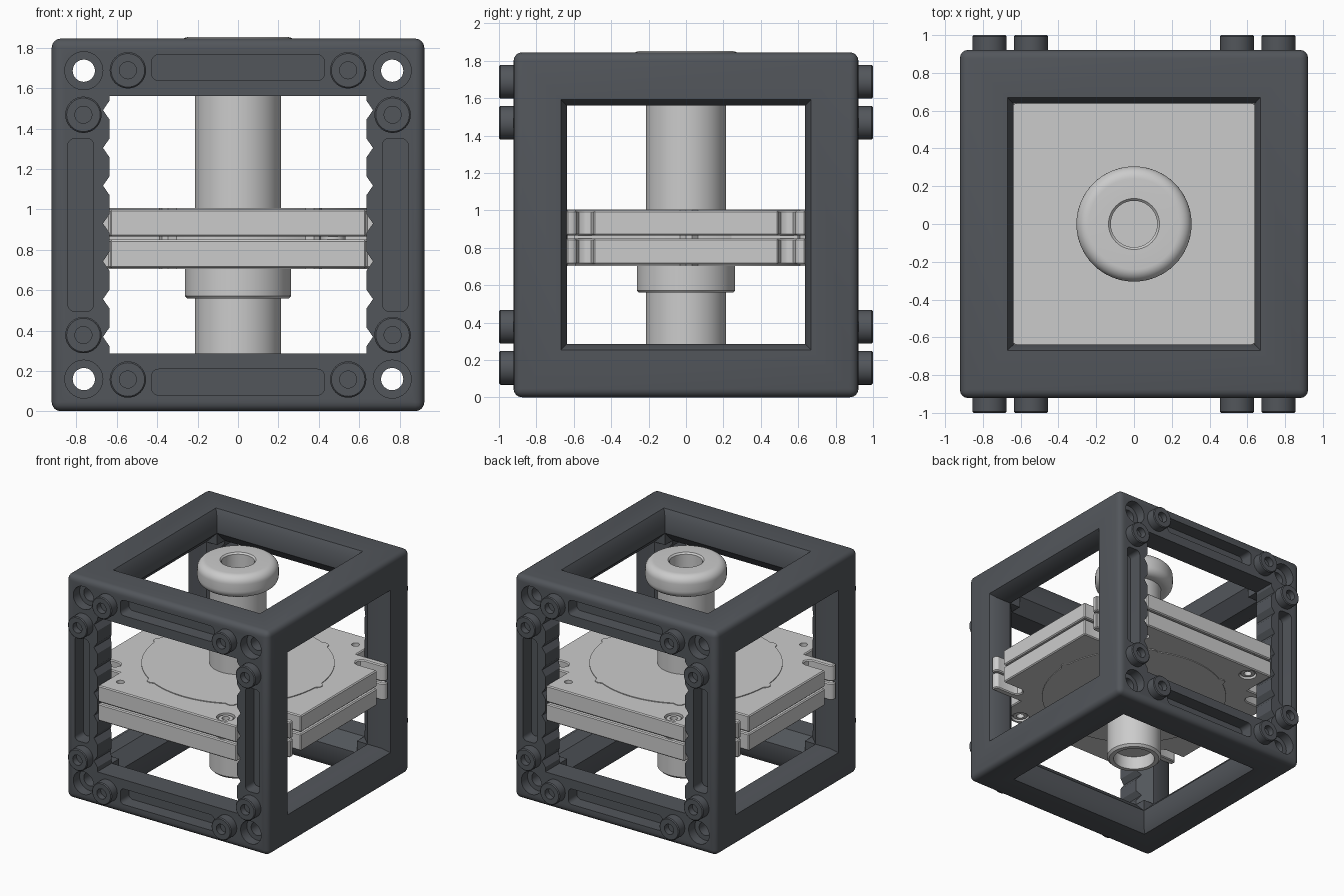
import bpy, bmesh, math
from mathutils import Vector

if "Cube" in bpy.data.objects:
    bpy.data.objects.remove(bpy.data.objects["Cube"])

C = 0.923          # height of the cube centre
W = 0.637          # half width of the window openings
S = 0.922          # half width of the cube

dark = bpy.data.materials.new("dark_plastic")
dark.diffuse_color = (0.085, 0.093, 0.105, 1)
dark.use_nodes = True
dark.node_tree.nodes["Principled BSDF"].inputs["Base Color"].default_value = dark.diffuse_color


def prism(bm, pts, axis, a, b, end_scale=1.0):
    """Extrude a 2D outline along an axis from a to b."""
    def place(p, t, k):
        q = [p[0] * k, p[1] * k]
        q.insert(axis, t)
        return bm.verts.new(q)
    lo = [place(p, a, 1) for p in pts]
    hi = [place(p, b, end_scale) for p in pts]
    n = len(pts)
    faces = [bm.faces.new(lo), bm.faces.new(hi)]
    faces += [bm.faces.new((lo[i], lo[(i + 1) % n], hi[(i + 1) % n], hi[i])) for i in range(n)]
    bmesh.ops.recalc_face_normals(bm, faces=faces)


def circle(cx, cy, r, n=32):
    return [(cx + r * math.cos(2 * math.pi * i / n), cy + r * math.sin(2 * math.pi * i / n)) for i in range(n)]


def rect(cx, cy, hw, hh, r=0.0, n=5):
    if not r:
        return [(cx - hw, cy - hh), (cx + hw, cy - hh), (cx + hw, cy + hh), (cx - hw, cy + hh)]
    out = []
    for k, (sx, sy) in enumerate([(1, 1), (-1, 1), (-1, -1), (1, -1)]):
        for i in range(n + 1):
            t = math.pi / 2 * (k + i / n)
            out.append((cx + sx * (hw - r) + r * math.cos(t), cy + sy * (hh - r) + r * math.sin(t)))
    return out


def lathe(bm, profile, axis=2, centre=(0, 0, 0), sign=1, n=48):
    """Revolve (radius, height) points; ends at radius 0 become closed caps."""
    rings = []
    for r, h in profile:
        ring = []
        for u, v in ([(0, 0)] if r == 0 else circle(0, 0, r, n)):
            q = [u, v]
            q.insert(axis, h * sign)
            ring.append(bm.verts.new(Vector(q) + Vector(centre)))
        rings.append(ring)
    faces = []
    for A, B in zip(rings, rings[1:]):
        for i in range(n):
            j = (i + 1) % n
            vs = [A[i % len(A)], A[j % len(A)], B[j % len(B)], B[i % len(B)]]
            faces.append(bm.faces.new(list(dict.fromkeys(vs))))
    bmesh.ops.recalc_face_normals(bm, faces=faces)


def make(name, build, z=0.0, mat=None):
    bm = bmesh.new()
    build(bm)
    me = bpy.data.meshes.new(name)
    bm.to_mesh(me)
    bm.free()
    ob = bpy.data.objects.new(name, me)
    ob.location.z = z
    bpy.context.collection.objects.link(ob)
    if mat:
        me.materials.append(mat)
    return ob


def bevel(ob, width, segments):
    m = ob.modifiers.new("bevel", 'BEVEL')
    m.width, m.segments, m.limit_method, m.angle_limit = width, segments, 'ANGLE', math.radians(50)


def cut(ob, cutters):
    """Subtract the cutters, bake the result and drop the cutters."""
    for c in cutters:
        c.hide_render = True
        m = ob.modifiers.new("cut", 'BOOLEAN')
        m.operation, m.solver, m.object = 'DIFFERENCE', 'EXACT', c
    bpy.context.view_layer.update()
    ev = ob.evaluated_get(bpy.context.evaluated_depsgraph_get())
    me = bpy.data.meshes.new_from_object(ev)
    ob.modifiers.clear()
    ob.data = me
    for c in cutters:
        bpy.data.objects.remove(c)


# Cube frame: rounded block, opened from three directions
frame = make("cube_frame", lambda bm: prism(bm, rect(0, 0, S, S), 2, -S, S), C, dark)
bevel(frame, 0.045, 4)
cutters = []
octagon = [(0.735, W), (W, 0.735), (-W, 0.735), (-0.735, W),
           (-0.735, -W), (-W, -0.735), (W, -0.735), (0.735, -W)]
for ax in range(3):
    cutters.append(make("window_cutter", lambda bm: prism(bm, rect(0, 0, W, W), ax, -1.1, 1.1), C))
    # chamfer on the inner edges of the bars
    cutters.append(make("chamfer_cutter", lambda bm: prism(bm, octagon, ax, -W, W), C))


# flared rims of the side, top and bottom windows
def flares(bm, ax):
    for s in (-1, 1):
        prism(bm, rect(0, 0, W - 0.002, W - 0.002), ax, s * 0.86, s * 0.93, 0.676 / W)


for ax in (0, 2):
    cutters.append(make("flare_cutter", lambda bm: flares(bm, ax), C))


# V notches down the uprights
def notches(bm):
    for k in range(-3, 4):
        z = 0.187 * k + 0.007
        prism(bm, [(-0.668, z), (-0.63, z - 0.055), (0.63, z - 0.055),
                   (0.668, z), (0.63, z + 0.055), (-0.63, z + 0.055)], 1, -1, 1)


# corner through holes, counterbores and long pockets
def holes(bm):
    for x in (-0.763, 0.763):
        for z in (-0.763, 0.763):
            prism(bm, circle(x, z, 0.055), 1, -1, 1)


def pockets(bm):
    for s in (-1, 1):
        for a in (-1, 1):
            for b in (-1, 1):
                prism(bm, circle(a * 0.763, b * 0.763, 0.094), 1, s * 0.84, s * 1.0)
            prism(bm, rect(0, a * 0.778, 0.428, 0.064, 0.035), 1, s * 0.81, s * 1.0)
            prism(bm, rect(a * 0.778, 0, 0.064, 0.428, 0.035), 1, s * 0.81, s * 1.0)


cutters += [make("notch_cutter", notches, C), make("hole_cutter", holes, C), make("pocket_cutter", pockets, C)]
cut(frame, cutters)


# Connector bosses on the front and back faces
def bosses(bm):
    prof = [(0, 0.95), (0.042, 0.95), (0.042, 1.0), (0.083, 1.0), (0.09, 0.993), (0.09, 0.90), (0, 0.90)]
    for s in (-1, 1):
        for a in (-1, 1):
            for b in (-1, 1):
                for u, v in ((0.545, 0.765), (0.765, 0.545)):
                    lathe(bm, prof, 1, (a * u, 0, b * v), s, 32)


make("connector_bosses", bosses, C, dark)

# Insert plates: cross outline with open slots near the side corners
quarter = [(0.922, 0.495), (0.745, 0.495), (0.715, 0.508), (0.70, 0.54), (0.715, 0.572), (0.745, 0.585),
           (0.90, 0.585), (0.922, 0.60), (0.922, 0.64), (0.633, 0.64), (0.633, 0.922)]
half = quarter + [(-x, y) for x, y in reversed(quarter)]
outline = half + [(x, -y) for x, y in reversed(half)]


def plate_holes(bm):
    for s in (-1, 1):
        prism(bm, circle(s * 0.53, s * 0.775, 0.03, 24), 2, 0.6, 1.1)
        prism(bm, circle(s * 0.47, -s * 0.83, 0.07, 24), 2, 0.6, 1.1)


for name, a, b in (("lower_plate", 0.71, 0.85), ("upper_plate", 0.865, 1.0)):
    plate = make(name, lambda bm: prism(bm, outline, 2, a, b))
    bevel(plate, 0.008, 1)
    cut(plate, [make("plate_hole_cutter", plate_holes)])

make("plate_gasket", lambda bm: prism(bm, rect(0, 0, 0.68, 0.60), 2, 0.84, 0.87))


# Raised round covers with small lobes, above and below
def cover(bm):
    pts = []
    for i in range(144):
        t = math.radians(i * 2.5)
        lobe = abs((i * 2.5 - 2 + 30) % 60 - 30) < 3
        r = 0.75 if lobe else 0.722
        pts.append((r * math.cos(t), r * math.sin(t)))
    prism(bm, pts, 2, 0.704, 1.006)


cover_disc = make("round_cover", cover)


# Plate screws with a hex socket at each end
def screws(bm):
    for s in (-1, 1):
        for d in (-1, 1):
            lathe(bm, [(0, 0.10), (0.03, 0.10), (0.03, 0.135), (0.055, 0.135), (0.062, 0.128), (0.062, 0), (0, 0)],
                  2, (s * 0.47, -s * 0.83, 0.855), d, 24)


make("plate_screws", screws)


# Central post: rounded knob, shaft, collar and bored lower end
def arc(cx, cz, r, a0, a1, n=8):
    return [(cx + r * math.cos(math.radians(a0 + (a1 - a0) * i / n)),
             cz + r * math.sin(math.radians(a0 + (a1 - a0) * i / n))) for i in range(n + 1)]


def post(bm):
    prof = [(0, 0.25), (0.16, 0.25), (0.16, 0.14), (0.195, 0.14), (0.213, 0.158), (0.213, 0.56),
            (0.252, 0.56), (0.263, 0.572), (0.263, 0.72), (0.213, 0.72), (0.213, 1.665)]
    prof += arc(0.24, 1.73, 0.065, -90, 0) + arc(0.24, 1.788, 0.065, 0, 90)
    prof += [(0.135, 1.853), (0.123, 1.841), (0.123, 1.45), (0, 1.45)]
    lathe(bm, prof, n=64)


make("central_post", post)

# Smooth shading with sharp edges kept
bpy.ops.object.select_all(action='DESELECT')
for ob in bpy.context.collection.objects:
    ob.select_set(True)
    bpy.context.view_layer.objects.active = ob
bpy.ops.object.shade_smooth_by_angle(angle=math.radians(30))
